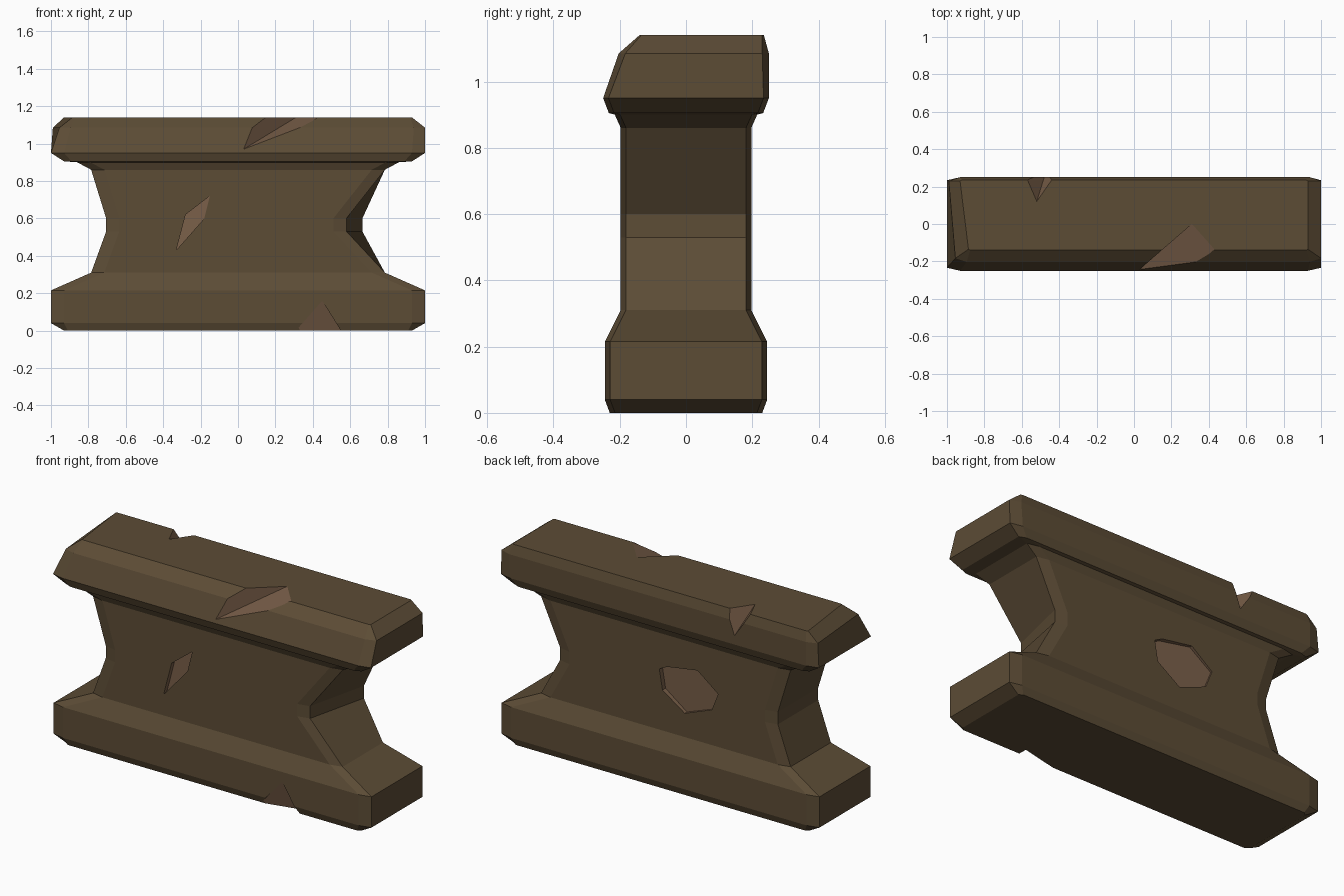
import bpy, bmesh
from mathutils import Vector

cube = bpy.data.objects.get("Cube")
if cube:
    bpy.data.objects.remove(cube)


def material(name, color):
    m = bpy.data.materials.new(name)
    m.use_nodes = True
    m.diffuse_color = color
    m.node_tree.nodes["Principled BSDF"].inputs["Base Color"].default_value = color
    return m


stone = material("brown stone", (0.107, 0.072, 0.036, 1))
chipped = material("pale chipped stone", (0.185, 0.11, 0.064, 1))


def ring(bm, z, x, y, left=None, right_front=None, right_back=None, front=None,
         left_front=None, cx=0.07, cy=0.016):
    """One horizontal outline: a rectangle with clipped corners."""
    left = x if left is None else left
    lf = left if left_front is None else left_front
    rf = x if right_front is None else right_front
    rb = x if right_back is None else right_back
    f = y if front is None else front
    pts = [(-lf + cx, -f), (rf - cx, -f), (rf, -f + cy), (rb, y - cy),
           (rb - cx, y), (-left + cx, y), (-left, y - cy), (-lf, -f + cy)]
    return [bm.verts.new((px, py, z)) for px, py in pts]


def finish(bm, name):
    bmesh.ops.recalc_face_normals(bm, faces=bm.faces)
    mesh = bpy.data.meshes.new(name)
    bm.to_mesh(mesh)
    bm.free()
    mesh.materials.append(stone)
    mesh.materials.append(chipped)
    obj = bpy.data.objects.new(name, mesh)
    bpy.context.collection.objects.link(obj)
    return obj


# Block: base, pinched waist and cap as stacked outlines
bm = bmesh.new()
rings = [
    # base
    ring(bm, 0, 0.93, 0.23, cx=0.02),
    ring(bm, 0.04, 1, 0.245),
    ring(bm, 0.215, 1, 0.245),
    # waist
    ring(bm, 0.31, 0.785, 0.197),
    ring(bm, 0.53, 0.665, 0.197, left=0.705, right_front=0.58),
    ring(bm, 0.60, 0.665, 0.197, left=0.705, right_front=0.58),
    ring(bm, 0.86, 0.785, 0.197),
    ring(bm, 0.90, 0.86, 0.215),
    # cap, with a worn front left corner
    ring(bm, 0.905, 0.93, 0.233, cx=0.04),
    ring(bm, 0.95, 1, 0.25),
    ring(bm, 1.085, 1, 0.25, left=0.99, left_front=0.955, front=0.203, cx=0.06, cy=0.02),
    ring(bm, 1.14, 0.93, 0.235, front=0.14, left_front=0.885, cx=0.01, cy=0.005),
]
for a, b in zip(rings, rings[1:]):
    for i in range(len(a)):
        j = (i + 1) % len(a)
        bm.faces.new((a[i], a[j], b[j], b[i]))
bm.faces.new(rings[0])
bm.faces.new(rings[-1])
block = finish(bm, "stone_block")

# Chips: convex solids removed from the block
cut = bmesh.new()


def chip(points):
    part = bmesh.new()
    for p in points:
        part.verts.new(p)
    res = bmesh.ops.convex_hull(part, input=part.verts)
    extra = [g for g in res["geom_interior"] if isinstance(g, bmesh.types.BMVert)]
    bmesh.ops.delete(part, geom=extra, context="VERTS")
    bmesh.ops.recalc_face_normals(part, faces=part.faces)
    for f in part.faces:
        f.material_index = 1
    tmp = bpy.data.meshes.new("chip")
    part.to_mesh(tmp)
    part.free()
    cut.from_mesh(tmp)
    bpy.data.meshes.remove(tmp)


up = Vector((0, 0, 0.3))

# Large notch in the top front edge
a, b, c = Vector((0.03, -0.243, 0.97)), Vector((0.31, 0, 1.14)), Vector((0.43, -0.135, 1.14))
floor = [a, b, c, a + c - b]
chip(floor + [p + up for p in floor])

# Small notch in the top back edge
a = Vector((-0.52, 0.12, 1.141))
rim = [a.lerp(Vector(p), 1.5) for p in ((-0.57, 0.235, 1.141), (-0.44, 0.235, 1.141))]
chip([a, a + up, a.lerp(Vector((-0.48, 0.25, 1.0)), 1.3)] + rim + [p + up for p in rim])

# Notch in the bottom front edge
a = Vector((0.45, -0.246, 0.16))
feet = [a.lerp(Vector(p), 1.3) for p in ((0.31, -0.235, 0), (0.55, -0.18, 0))]
chip([a] + feet + [Vector((p.x, -0.35, p.z)) for p in [a] + feet])


def dent(outline, outside):
    """Shallow tilted recess in a waist face: (x, depth y, z)."""
    chip(outline + [(x, outside, z) for x, y, z in outline])


# Recesses in the front and back of the waist
dent([(-0.33, -0.17, 0.43), (-0.28, -0.17, 0.62), (-0.15, -0.19, 0.72),
      (-0.18, -0.19, 0.60)], -0.3)
hexagon = [(0.03, 0.655), (-0.02, 0.68), (-0.21, 0.71), (-0.34, 0.61),
           (-0.3, 0.51), (-0.13, 0.445), (0.01, 0.54)]
dent([(x, 0.17 - 0.05 * x, z) for x, z in hexagon], 0.3)

cutter = finish(cut, "chip_cutter")
cutter.hide_render = True
mod = block.modifiers.new("chips", "BOOLEAN")
mod.operation = "DIFFERENCE"
mod.solver = "EXACT"
mod.object = cutter
bpy.context.view_layer.objects.active = block
bpy.ops.object.modifier_apply(modifier=mod.name)
bpy.data.objects.remove(cutter)
